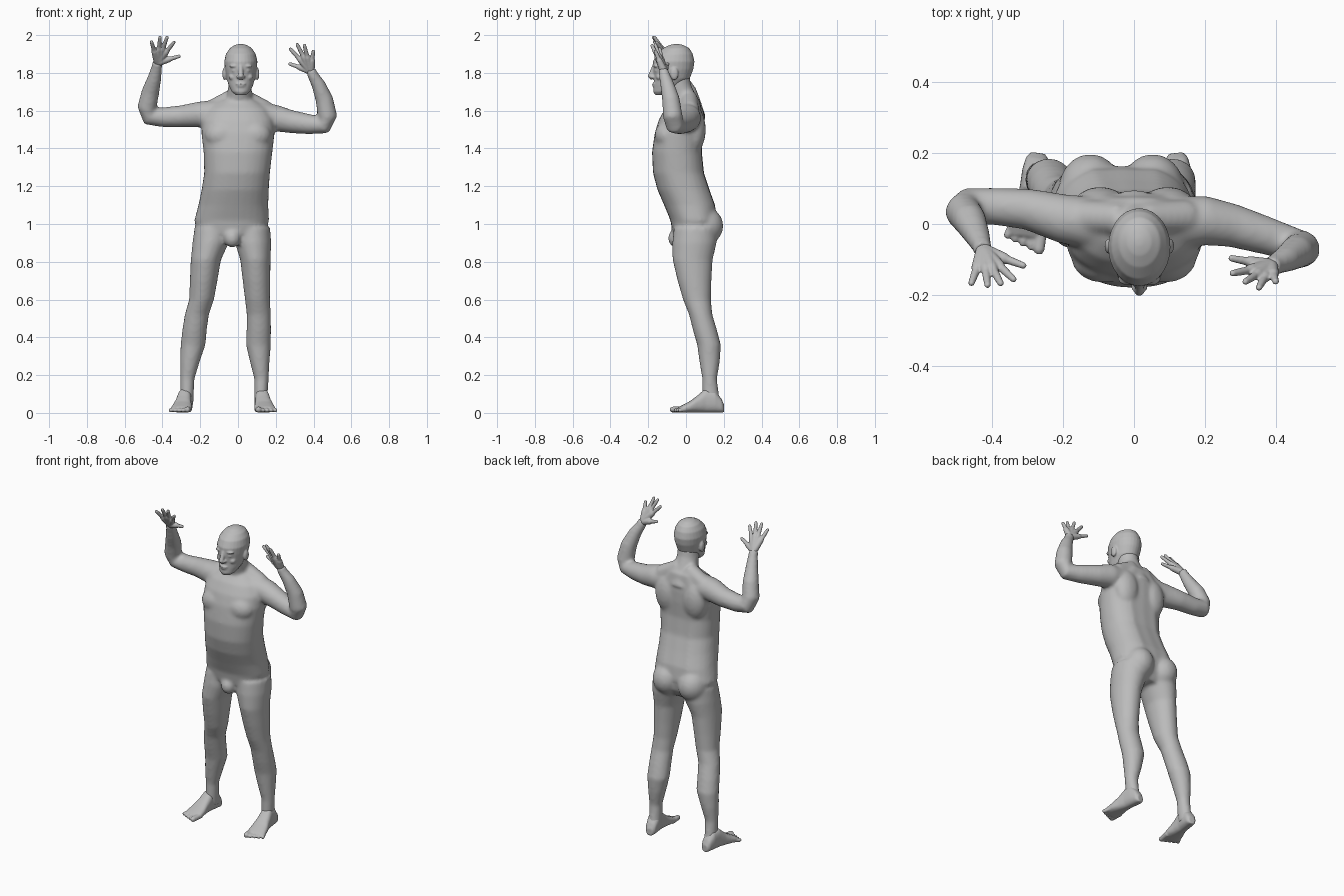
import bpy
import bmesh
import math
from mathutils import Vector, Matrix

cube = bpy.data.objects.get("Cube")
if cube:
    bpy.data.objects.remove(cube, do_unlink=True)

grey = bpy.data.materials.new("plain grey")
grey.use_nodes = True
grey.diffuse_color = (0.5, 0.5, 0.5, 1)
grey.node_tree.nodes["Principled BSDF"].inputs["Base Color"].default_value = (0.5, 0.5, 0.5, 1)

SEGMENTS = 28


def skin_rings(bm, rings):
    """Bridge rings of points into one closed shell."""
    loops = [[bm.verts.new(p) for p in ring] for ring in rings]
    for low, high in zip(loops, loops[1:]):
        for i in range(len(low)):
            j = (i + 1) % len(low)
            bm.faces.new((low[i], low[j], high[j], high[i]))
    bm.faces.new(loops[0][::-1])
    bm.faces.new(loops[-1])


def ellipse(center, u, v, square=1.0, groove=0.0):
    """Cross-section; square < 1 gives fuller corners, groove dents the back."""
    points = []
    for i in range(SEGMENTS):
        a = 2 * math.pi * i / SEGMENTS
        c, s = math.cos(a), math.sin(a)
        du = math.copysign(abs(c) ** square, c)
        dv = math.copysign(abs(s) ** square, s)
        if s > 0.96:
            dv *= 1 - groove
        points.append(center + u * du + v * dv)
    return points


def stack(bm, stations, square=1.0, groove=0.0):
    """Loft of level ellipses given as x, y, z, half width, half depth."""
    skin_rings(bm, [ellipse(Vector((x, y, z)), Vector((rx, 0, 0)), Vector((0, ry, 0)), square, groove)
                    for x, y, z, rx, ry in stations])


def tube(bm, stations):
    """Round loft along a path given as x, y, z, radius."""
    path = [Vector(s[:3]) for s in stations]
    rings = []
    for i, station in enumerate(stations):
        along = (path[min(i + 1, len(path) - 1)] - path[max(i - 1, 0)]).normalized()
        u = along.cross(Vector((0, 1, 0)))
        if u.length < 0.1:
            u = along.cross(Vector((1, 0, 0)))
        u.normalize()
        v = along.cross(u)
        rings.append(ellipse(path[i], u * station[3], v * station[3]))
    skin_rings(bm, rings)


def blob(bm, center, size):
    place = Matrix.Translation(center) @ Matrix.Diagonal((*size, 1))
    bmesh.ops.create_uvsphere(bm, u_segments=20, v_segments=12, radius=1, matrix=place)


def finish(name, bm, voxel, rounds):
    """Fuse the overlapping shells into one soft skin."""
    bmesh.ops.recalc_face_normals(bm, faces=bm.faces)
    mesh = bpy.data.meshes.new(name)
    bm.to_mesh(mesh)
    bm.free()
    mesh.materials.append(grey)
    obj = bpy.data.objects.new(name, mesh)
    bpy.context.collection.objects.link(obj)
    fuse = obj.modifiers.new("fuse", "REMESH")
    fuse.mode = "VOXEL"
    fuse.voxel_size = voxel
    fuse.use_smooth_shade = True
    soften = obj.modifiers.new("soften", "SMOOTH")
    soften.factor = 0.5
    soften.iterations = rounds


# Torso, with a shallow spine groove
body = bmesh.new()
stack(body, [
    (-.035, .045, .90, .11, .085), (-.035, .045, .95, .18, .115), (-.033, .045, 1.02, .198, .128),
    (-.025, .024, 1.10, .185, .14), (-.015, -.008, 1.18, .178, .143), (-.005, -.035, 1.27, .174, .14),
    (0, -.043, 1.38, .182, .137), (0, -.033, 1.48, .194, .133), (0, -.023, 1.55, .19, .122),
    (0, -.012, 1.61, .16, .1), (0, .005, 1.655, .1, .075)], square=0.88, groove=0.07)
stack(body, [(0, .02, 1.58, .085, .08), (.005, -.01, 1.66, .068, .072),
             (.012, -.04, 1.74, .062, .066), (.015, -.05, 1.8, .06, .066)])
for side in (-1, 1):
    blob(body, (side * .085, -.1, 1.47), (.09, .066, .075))          # chest
    blob(body, (side * .095, .045, 1.5), (.08, .06, .12))            # shoulder blade
    blob(body, (side * .088 - .035, .098, .99), (.09, .1, .1))       # buttock
    tube(body, [(side * .03, .015, 1.67, .045), (side * .15, .02, 1.6, .05)])
blob(body, (-.03, -.05, .925), (.045, .045, .05))

# Legs: right x, left x, y, z, half width, half depth
leg_profile = [
    (-.13, .07, .05, .98, .1, .115), (-.145, .08, .045, .90, .096, .117), (-.17, .092, .035, .81, .08, .106),
    (-.182, .098, .045, .70, .073, .09), (-.193, .103, .058, .60, .066, .074), (-.218, .11, .078, .52, .064, .062),
    (-.23, .11, .1, .44, .065, .064), (-.238, .108, .122, .36, .066, .063), (-.255, .115, .125, .27, .052, .054),
    (-.268, .124, .125, .18, .038, .039), (-.27, .122, .13, .10, .036, .044), (-.272, .122, .14, .04, .036, .05)]
for which in (0, 1):
    stack(body, [(s[which], *s[2:]) for s in leg_profile])

# Arms, bent up at the elbow
right_arm = [
    (-.1, 0, 1.58, .075), (-.2, .015, 1.58, .069), (-.3, .042, 1.57, .058), (-.4, .05, 1.565, .052),
    (-.468, .05, 1.572, .052), (-.482, .035, 1.62, .051), (-.463, .01, 1.70, .047),
    (-.443, -.03, 1.77, .037), (-.43, -.06, 1.83, .029), (-.425, -.075, 1.86, .027)]
left_arm = [
    (.1, 0, 1.575, .075), (.2, .01, 1.56, .07), (.28, -.005, 1.542, .061), (.38, -.035, 1.528, .053),
    (.46, -.062, 1.525, .048), (.474, -.07, 1.57, .052), (.457, -.08, 1.66, .047),
    (.425, -.1, 1.74, .037), (.395, -.115, 1.79, .029), (.385, -.12, 1.82, .027)]
tube(body, right_arm)
tube(body, left_arm)
finish("body", body, 0.01, 8)


# Hands: each finger runs from wrist through knuckle to tip
def hand(name, wrist, tips):
    bm = bmesh.new()
    wrist = Vector(wrist)
    for tip in tips:
        reach = Vector(tip) - wrist
        tube(bm, [(*(wrist + reach * t), r) for t, r in
                  ((-.08, .019), (.1, .02), (.5, .016), (.6, .0115), (.8, .0105), (.96, .009), (1, .005))])
    finish(name, bm, 0.004, 3)


hand("right_hand", (-.425, -.075, 1.855),
     [(-.304, -.12, 1.89), (-.335, -.16, 1.967), (-.373, -.172, 1.995), (-.412, -.177, 1.995), (-.46, -.172, 1.97)])
hand("left_hand", (.385, -.118, 1.81),
     [(.267, -.095, 1.85), (.272, -.14, 1.932), (.31, -.165, 1.957), (.35, -.183, 1.952), (.4, -.165, 1.922)])


# Feet: flat-soled lofts with five toes
def foot(name, heel, toe, inner):
    bm = bmesh.new()
    heel = Vector((*heel, 0))
    along = (Vector((*toe, 0)) - heel).normalized()
    across = Vector((0, 0, 1)).cross(along)
    if across.x * inner < 0:
        across = -across
    rings = []
    for t, width, height in ((0, .02, .045), (.015, .032, .075), (.05, .038, .12), (.1, .038, .125),
                             (.14, .043, .09), (.18, .052, .06), (.215, .056, .042), (.238, .05, .03)):
        middle = heel + along * t + Vector((0, 0, height / 2 + .002))
        rings.append(ellipse(middle, across * width, Vector((0, 0, height / 2)), 0.8))
    skin_rings(bm, rings)
    for i in range(5):
        root = heel + along * .2 + across * (.04 - i * .02)
        radius = .016 if i == 0 else .0115
        tip = root + along * (.082 - i * .008) - across * (i * .004)
        root.z, tip.z = .02, radius + .001
        tube(bm, [(*root, radius), (*root.lerp(tip, .85), radius), (*tip, radius * .6)])
    finish(name, bm, 0.005, 4)


foot("right_foot", (-.27, .2), (-.308, -.07), 1)
foot("left_foot", (.118, .2), (.15, -.08), -1)

# Head with simple facial features
head = bmesh.new()
mid = .015
stack(head, [
    (mid, -.135, 1.682, .026, .028), (mid, -.12, 1.70, .048, .053), (mid, -.095, 1.735, .065, .076),
    (mid, -.075, 1.77, .075, .095), (mid, -.068, 1.82, .084, .107), (mid, -.065, 1.86, .088, .11),
    (mid, -.06, 1.90, .079, .096), (mid, -.052, 1.93, .059, .07), (mid, -.05, 1.947, .033, .038),
    (mid, -.05, 1.953, .01, .012)])
tube(head, [(mid, -.166, 1.84, .011), (mid, -.178, 1.81, .012), (mid, -.189, 1.782, .015), (mid, -.175, 1.772, .014)])
blob(head, (mid, -.167, 1.741), (.027, .014, .006))
blob(head, (mid, -.165, 1.73), (.023, .014, .007))
blob(head, (mid, -.15, 1.7), (.026, .022, .017))
for side in (-1, 1):
    blob(head, (mid + side * .033, -.155, 1.836), (.028, .018, .009))   # brow
    blob(head, (mid + side * .032, -.153, 1.812), (.017, .014, .009))   # eye
    blob(head, (mid + side * .015, -.177, 1.778), (.009, .012, .008))   # nostril
    blob(head, (mid + side * .043, -.137, 1.778), (.022, .022, .018))   # cheek
    blob(head, (mid + side * .086, -.062, 1.795), (.012, .022, .034))   # ear
finish("head", head, 0.005, 4)
